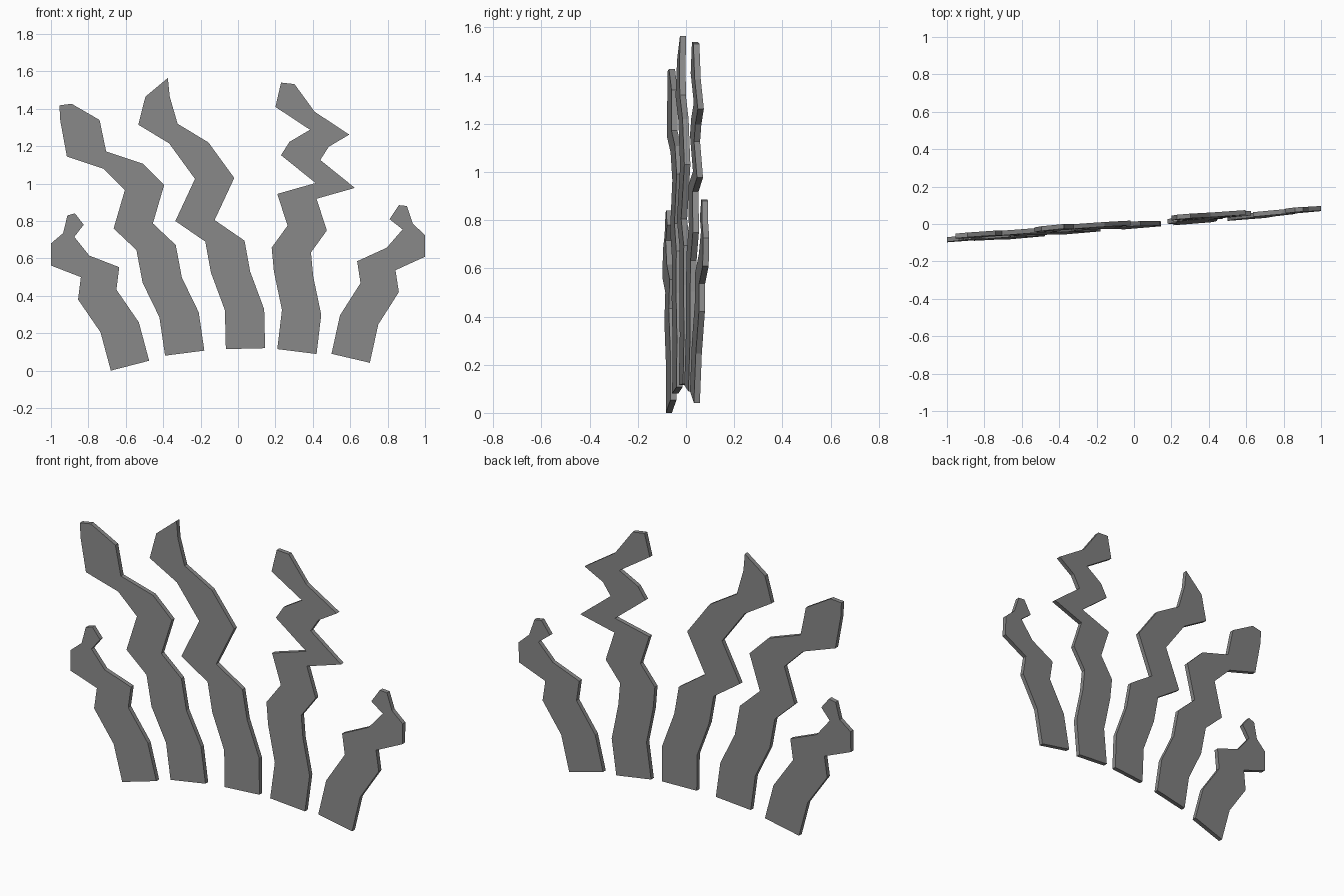
import bpy
import bmesh
from mathutils import Vector

if "Cube" in bpy.data.objects:
    bpy.data.objects.remove(bpy.data.objects["Cube"])

THICK = 0.025

# dark grey for all strips
dark = bpy.data.materials.new("dark_grey")
dark.diffuse_color = (0.25, 0.25, 0.25, 1)
dark.use_nodes = True
dark.node_tree.nodes["Principled BSDF"].inputs["Base Color"].default_value = dark.diffuse_color


def plane_y(x, z):
    # all strips lie in one slightly turned and tilted plane
    return 0.083 * x + 0.021 * (z - 0.68)


def strip(name, edge, width, head):
    """Flat wavy strip: left edge path, the same path shifted by width, and a head outline."""
    right = [(x + width[0], z + width[1]) for x, z in edge]
    outline = [(x, z - 0.005) for x, z in edge + head + right[::-1]]
    bm = bmesh.new()
    front = [bm.verts.new((x, plane_y(x, z) - THICK / 2, z)) for x, z in outline]
    face = bm.faces.new(front)
    ext = bmesh.ops.extrude_face_region(bm, geom=[face])
    back = [g for g in ext["geom"] if isinstance(g, bmesh.types.BMVert)]
    bmesh.ops.translate(bm, verts=back, vec=Vector((0, THICK, 0)))
    bmesh.ops.recalc_face_normals(bm, faces=bm.faces)
    mesh = bpy.data.meshes.new(name)
    bm.to_mesh(mesh)
    bm.free()
    mesh.materials.append(dark)
    obj = bpy.data.objects.new(name, mesh)
    bpy.context.collection.objects.link(obj)
    return obj


# short outer strip, left
strip("outer_left_strip",
      [(-.68, .005), (-.735, .21), (-.855, .385), (-.84, .505), (-1, .567)],
      (.205, .053),
      [(-1, .685), (-.935, .74), (-.912, .835), (-.872, .846), (-.825, .785), (-.875, .72)])

# tall strip leaning left
strip("inner_left_strip",
      [(-.39, .085), (-.42, .29), (-.51, .475), (-.543, .65), (-.665, .765),
       (-.605, .97), (-.72, 1.085), (-.915, 1.15)],
      (.21, .027),
      [(-.95, 1.34), (-.955, 1.423), (-.89, 1.432), (-.74, 1.345)])

# middle strip with a pointed tip
strip("middle_strip",
      [(-.065, .12), (-.07, .328), (-.145, .53), (-.175, .695), (-.335, .805),
       (-.23, 1.03), (-.368, 1.22), (-.533, 1.32)],
      (.21, .005),
      [(-.495, 1.47), (-.375, 1.57), (-.365, 1.47)])

# tall zigzag strip
strip("inner_right_strip",
      [(.21, .12), (.235, .33), (.192, .535), (.18, .663), (.265, .78), (.21, .95),
       (.415, 1.008), (.23, 1.157), (.275, 1.228), (.385, 1.293), (.2, 1.415)],
      (.21, -.026),
      [(.23, 1.545), (.302, 1.537)])

# short outer strip, right
strip("outer_right_strip",
      [(.5, .095), (.545, .3), (.655, .473), (.637, .59), (.795, .662)],
      (.205, -.048),
      [(.88, .76), (.81, .815), (.86, .89), (.903, .885), (.935, .79), (1, .73)])
